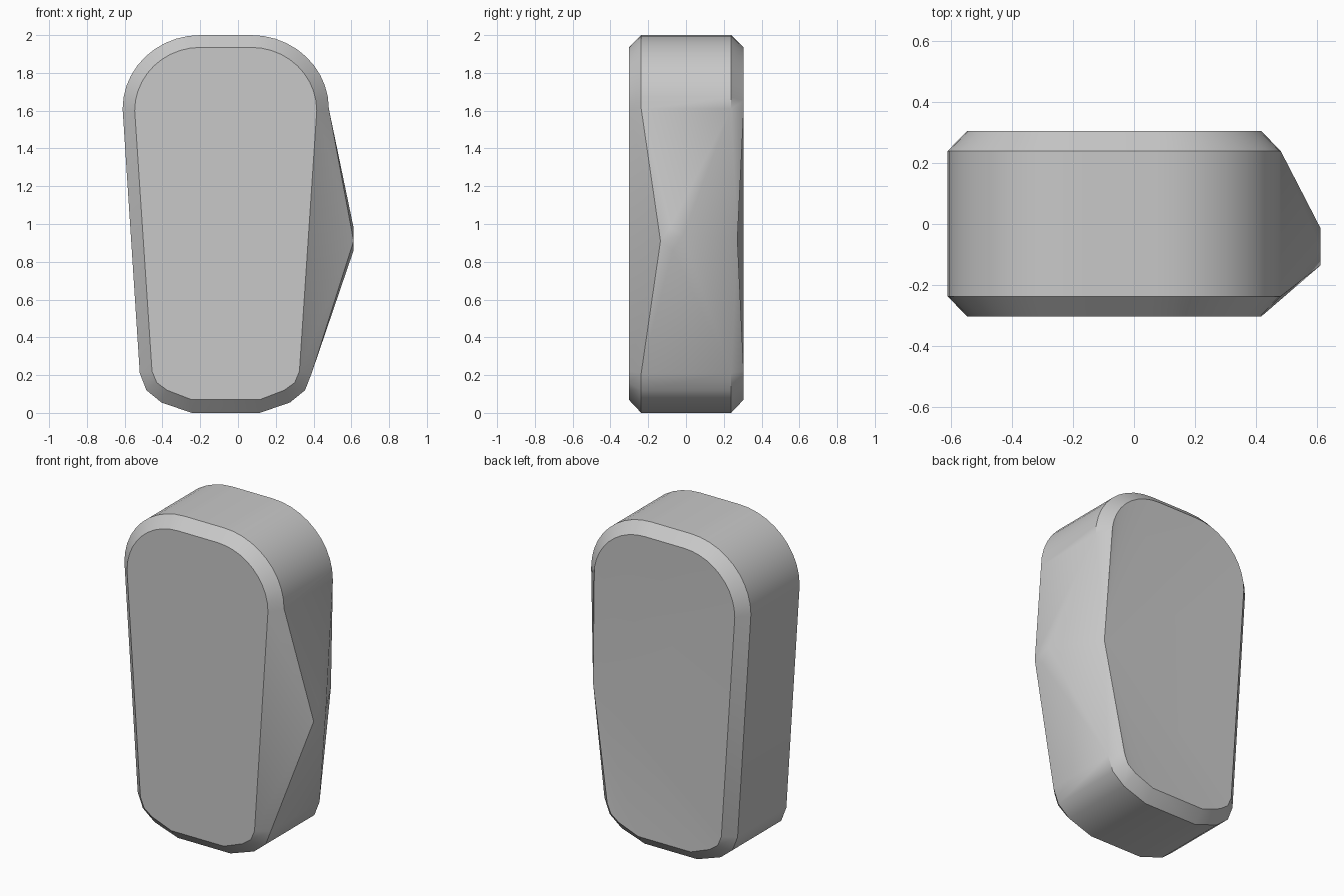
import bpy, bmesh, math

cube = bpy.data.objects.get("Cube")
if cube:
    bpy.data.objects.remove(cube, do_unlink=True)

grey = bpy.data.materials.new("light grey")
grey.use_nodes = True
colour = (0.58, 0.58, 0.58, 1)
grey.diffuse_color = colour
grey.node_tree.nodes["Principled BSDF"].inputs["Base Color"].default_value = colour

CENTRE = -0.065   # the tapered body sits off centre, the side bulge balances it
ARC = 10
SIDE = 3          # index of the long straight side in an outline


def outline(bottom, shoulder, z_shoulder, z_top):
    """Closed tapered outline: rounded bottom corner, straight side, domed top."""
    flat = 0.135
    half = list(bottom)
    for i in range(ARC + 1):
        a = math.pi / 2 * i / ARC
        half.append((flat + (shoulder - flat) * math.cos(a),
                     z_shoulder + (z_top - z_shoulder) * math.sin(a)))
    right = [(CENTRE + h, z) for h, z in half]
    left = [(CENTRE - h, z) for h, z in reversed(half)]
    return right + left


outer = outline([(0.18, 0), (0.34, 0.055), (0.42, 0.12), (0.455, 0.21)], 0.546, 1.61, 2)
inner = outline([(0.18, 0.07), (0.31, 0.12), (0.365, 0.16), (0.39, 0.22)], 0.482, 1.60, 1.935)

bm = bmesh.new()


def ring(points, y):
    return [bm.verts.new((x, y, z)) for x, z in points]


def face(*verts):
    bm.faces.new(verts)


# Body: front face, front chamfer, rim and back chamfer
rings = [ring(inner, -0.303), ring(outer, -0.237), ring(outer, 0.239), ring(inner, 0.305)]
front_in, front_out, back_out, back_in = rings
count = len(outer)
face(*front_in)
for a, b in zip(rings, rings[1:]):
    for i in range(count):
        if i != SIDE:
            j = (i + 1) % count
            face(a[i], a[j], b[j], b[i])

# Back face fans from a slightly pulled point on its bulged edge
pull = bm.verts.new((0.445, 0.272, 0.92))
for i in range(count):
    if i != SIDE:
        face(back_in[i], back_in[(i + 1) % count], pull)

# Bulge: facets running from the open side to a small flat peak
lo, hi = SIDE, SIDE + 1
front, top, back, low = [bm.verts.new((0.612, y, z)) for y, z in
                         ((-0.135, 0.91), (-0.085, 0.98), (-0.015, 0.94), (-0.07, 0.86))]
face(front, top, back, low)
face(front_in[lo], front_in[hi], front)
face(front_in[hi], front_out[hi], front)
face(front_out[hi], top, front)
face(front_out[hi], back_out[hi], top)
face(back_out[hi], back, top)
face(back_out[hi], pull, back)
face(back_out[hi], back_in[hi], pull)
face(back_out[lo], pull, back_in[lo])
face(back_out[lo], back, pull)
face(back_out[lo], low, back)
face(front_out[lo], low, back_out[lo])
face(front_out[lo], front, low)
face(front_in[lo], front, front_out[lo])

bmesh.ops.recalc_face_normals(bm, faces=bm.faces[:])
mesh = bpy.data.meshes.new("bulged_body")
bm.to_mesh(mesh)
bm.free()
mesh.materials.append(grey)
body = bpy.data.objects.new("bulged_body", mesh)
bpy.context.collection.objects.link(body)

bpy.ops.object.select_all(action='DESELECT')
body.select_set(True)
bpy.context.view_layer.objects.active = body
bpy.ops.object.shade_smooth_by_angle(angle=math.radians(30))
